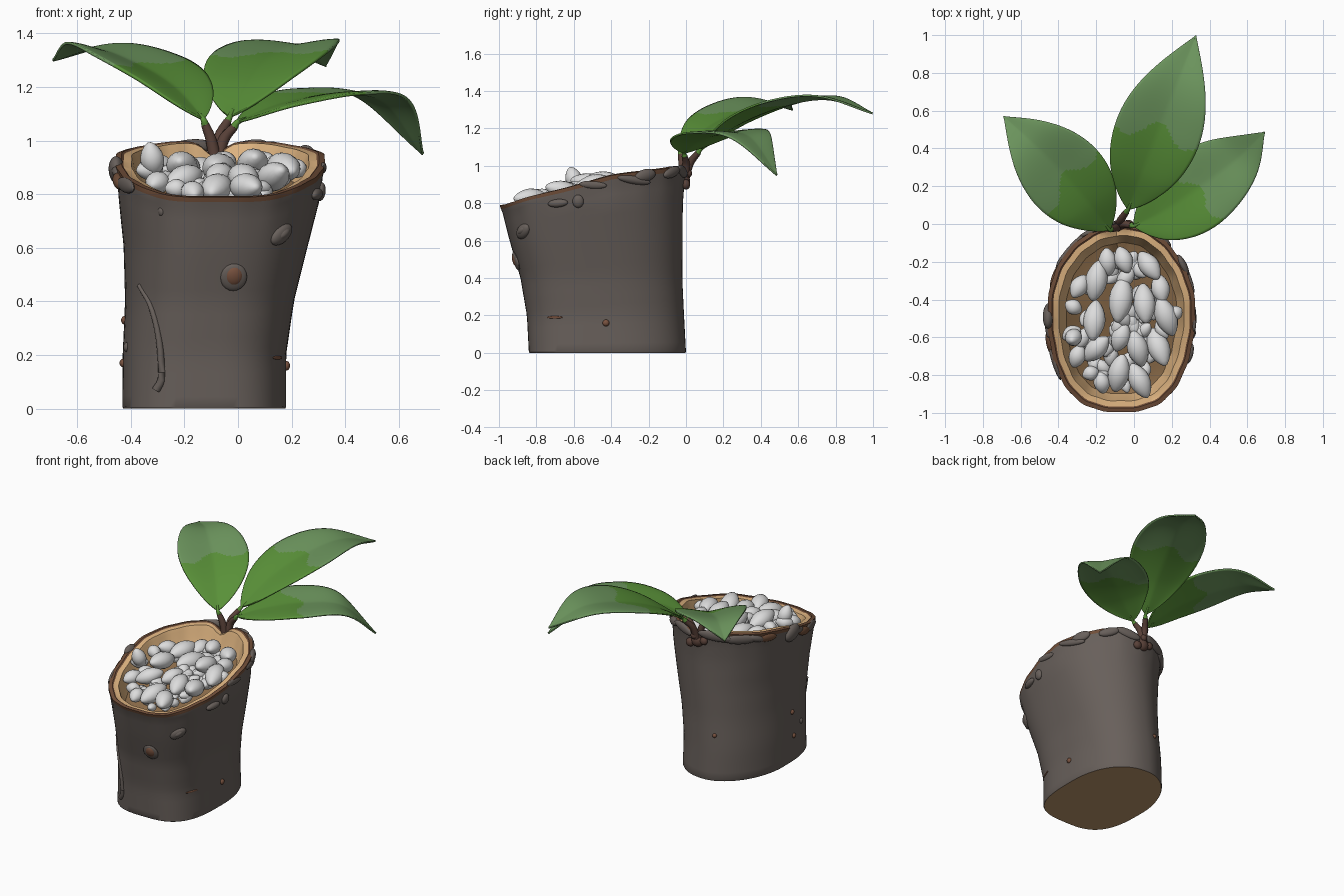
import bpy, bmesh, math, random
from mathutils import Vector, Matrix

if "Cube" in bpy.data.objects:
    bpy.data.objects.remove(bpy.data.objects["Cube"])
random.seed(4)

def material(name, r, g, b):
    m = bpy.data.materials.new(name)
    m.diffuse_color = (r, g, b, 1)
    m.use_nodes = True
    m.node_tree.nodes["Principled BSDF"].inputs["Base Color"].default_value = m.diffuse_color
    return m

BARK = material("bark grey brown", 0.138, 0.116, 0.104)
RIM = material("rim brown", 0.16, 0.075, 0.04)
WOOD = material("pale wood", 0.74, 0.46, 0.22)
FLOOR = material("hollow brown", 0.27, 0.155, 0.07)
BASE = material("cut base brown", 0.50, 0.30, 0.15)
STONE = material("stone grey", 0.72, 0.72, 0.72)
LEAF = material("leaf green", 0.10, 0.28, 0.04)
TIP = material("leaf tip green", 0.15, 0.30, 0.11)
STEM = material("stem brown", 0.10, 0.053, 0.04)
KNOT = material("knot brown", 0.19, 0.085, 0.05)

def finish(name, bm, mats, angle=50):
    bmesh.ops.recalc_face_normals(bm, faces=bm.faces)
    me = bpy.data.meshes.new(name)
    bm.to_mesh(me)
    bm.free()
    for m in mats:
        me.materials.append(m)
    ob = bpy.data.objects.new(name, me)
    bpy.context.collection.objects.link(ob)
    bpy.ops.object.select_all(action='DESELECT')
    ob.select_set(True)
    bpy.context.view_layer.objects.active = ob
    bpy.ops.object.shade_smooth_by_angle(angle=math.radians(angle))
    return ob

def lerp_table(table, v):
    for a, b in zip(table, table[1:]):
        if v <= b[0]:
            f = max(0, (v - a[0]) / (b[0] - a[0]))
            return [p + (q - p) * f for p, q in zip(a[1:], b[1:])]
    return list(table[-1][1:])

# Trunk outline: height, left x, right x, front y, back y
SECTION = [(0, -.432, .18, -.84, 0), (.2, -.43, .18, -.85, -.01), (.4, -.42, .21, -.885, -.02),
           (.6, -.425, .26, -.945, -.02), (.8, -.447, .31, -.998, -.02), (1, -.46, .325, -1, -.005)]
SLANT = [(-1, .79), (-.8, .845), (-.6, .9), (-.4, .95), (-.2, .982), (0, 1.0)]

def section(z):
    l, r, f, b = lerp_table(SECTION, z)
    return (l + r) / 2, (f + b) / 2, (r - l) / 2, (b - f) / 2

def squareness(c, s, z):                # the foot is squarer towards the front
    foot = 3.1 if s < 0 else (2.3 if c > 0 else 1.9)
    return foot + (2.1 - foot) * min(1, z)

def surf(a, z, inset=0):
    cx, cy, rx, ry = section(z)
    c, s = math.cos(a), math.sin(a)
    e = 2 / squareness(c, s, z)
    return Vector((cx + (rx - inset) * math.copysign(abs(c) ** e, c),
                   cy + (ry - inset) * math.copysign(abs(s) ** e, s), z))

def rim_z(a):
    p = surf(a, 0.9)
    z = lerp_table(SLANT, p.y)[0] + .003 * math.sin(7 * a)
    if p.y > -.3:                       # notch where the stems grow out
        z -= .05 * math.exp(-((p.x + .09) / .05) ** 2)
    return z

# Trunk: outer wall, rim, hollow and floor, one ring per row (inset, drop, height share, material)
rows = [(.004, 0, 0, 0), (0, 0, .008, 0)] + [(0, 0, i / 18, 0) for i in range(1, 18)]
rows += [(-.004, 0, .972, 0), (-.004, .004, 1, 1), (.018, 0, 1, 1), (.026, .006, 1, 1), (.056, .008, 1, 2),
         (.064, .03, 1, 2), (.075, .07, 1, 2), (.095, .12, 1, 2), (.15, .14, 1, 3)]
SEG = 96
bm = bmesh.new()
rings = []
for inset, drop, share, _ in rows:
    ring = []
    for k in range(SEG):
        a = 2 * math.pi * k / SEG
        z = rim_z(a) * share
        rough = .003 * math.sin(5 * a + 4 * z) * share + .002 * math.sin(19 * a) * share ** 8
        p = surf(a, z, inset + rough)
        p.z -= drop
        ring.append(bm.verts.new(p))
    rings.append(ring)
for i in range(len(rings) - 1):
    for k in range(SEG):
        j = (k + 1) % SEG
        f = bm.faces.new((rings[i][k], rings[i][j], rings[i + 1][j], rings[i + 1][k]))
        f.material_index = rows[i + 1][3]
bm.faces.new(rings[0]).material_index = 4
mid = bm.verts.new((-.07, -.5, .77))
for k in range(SEG):
    bm.faces.new((rings[-1][k], rings[-1][(k + 1) % SEG], mid)).material_index = 3
finish("trunk", bm, [BARK, RIM, WOOD, FLOOR, BASE], 32)

def blob(bm, matrix, mat=0, u=16, v=10, point=0):
    old = set(bm.faces)
    made = bmesh.ops.create_uvsphere(bm, u_segments=u, v_segments=v, radius=1)["verts"]
    for vert in made:                   # point > 0 narrows the poles like a seed
        k = 1 - point * vert.co.z ** 2
        vert.co = matrix @ Vector((vert.co.x * k, vert.co.y * k, vert.co.z))
    for f in bm.faces:
        if f not in old:
            f.material_index = mat

# Bumps lying on the bark: angle, height, width, height size, thickness, roll
def bump(bm, deg, z, w, h, t, roll=0, mat=0):
    a = math.radians(deg)
    p = surf(a, z)
    tan = (surf(a + .03, z) - surf(a - .03, z)).normalized()
    up = (surf(a, z + .02) - surf(a, z - .02)).normalized()
    nor = tan.cross(up).normalized()
    rot = Matrix((tan, nor.cross(tan), nor)).transposed().to_4x4()
    blob(bm, Matrix.Translation(p) @ rot @ Matrix.Rotation(math.radians(roll), 4, 'Z')
         @ Matrix.Diagonal((w, h, t, 1)), mat, 20, 12)

bm = bmesh.new()
bump(bm, -81, .49, .05, .053, .014)
bump(bm, -81, .495, .036, .04, .019, 0, 1)
bump(bm, -51, .65, .055, .034, .022, 35)
bump(bm, -51, .655, .038, .02, .026, 35)
bump(bm, -18, .80, .055, .022, .02, 5)
bump(bm, -122, .735, .013, .016, .008)
for deg, z, r in [(0, .16, .018), (186, .33, .016), (188, .17, .016), (105, .3, .014)]:
    bump(bm, deg, z, r, r, .014, 0, 1)
bump(bm, -32, .19, .045, .007, .005, 0, 1)
bump(bm, 200, .23, .016, .018, .012)
finish("bark_knots", bm, [BARK, KNOT])

# Broken bark plates below the rim, uneven in size and spacing
bm = bmesh.new()
for deg in list(range(4, 80, 17)) + list(range(108, 226, 17)):
    a = math.radians(deg + random.uniform(-6, 6))
    bump(bm, math.degrees(a), rim_z(a) - random.uniform(.025, .05), random.uniform(.05, .11),
         random.uniform(.018, .035), random.uniform(.012, .024), random.uniform(-20, 20),
         1 if deg in (159, 193) else 0)
bump(bm, 178, .89, .07, .05, .03, 20, 0)
bump(bm, -6, .81, .03, .035, .018, 0, 0)
finish("rim_bark_plates", bm, [BARK, RIM])

def catmull(pts, n):
    P = [Vector(p) for p in pts]
    P = [2 * P[0] - P[1]] + P + [2 * P[-1] - P[-2]]
    out = []
    for i in range(n + 1):
        u = i / n * (len(P) - 3)
        k = min(int(u), len(P) - 4)
        t = u - k
        a, b, c, d = P[k:k + 4]
        out.append(.5 * (2 * b + (c - a) * t + (2 * a - 5 * b + 4 * c - d) * t * t
                         + (3 * b - a - 3 * c + d) * t ** 3))
    return out

def tube(name, pts, r0, r1, mat, n=14, sides=12):
    path = catmull(pts, n)
    bm = bmesh.new()
    prev = None
    for i, p in enumerate(path):
        d = path[min(i + 1, n)] - path[max(i - 1, 0)]
        q = d.to_track_quat('Z', 'Y')
        r = r0 + (r1 - r0) * i / n
        ring = [bm.verts.new(p + q @ Vector((r * math.cos(2 * math.pi * k / sides),
                                             r * math.sin(2 * math.pi * k / sides), 0))) for k in range(sides)]
        if prev:
            for k in range(sides):
                j = (k + 1) % sides
                bm.faces.new((prev[k], prev[j], ring[j], ring[k]))
        else:
            bm.faces.new(ring)
        prev = ring
    bm.faces.new(prev)
    finish(name, bm, [mat])

# Raised ridge on the front left of the bark
ridge = []
for x, z in [(-.37, .46), (-.325, .38), (-.295, .26), (-.285, .12), (-.305, .07)]:
    cx, cy, rx, ry = section(z)
    ridge.append(surf(-math.acos(-(abs((x - cx) / rx) ** (squareness(-1, -1, z) / 2))), z))
tube("bark_ridge", ridge, .008, .016, BARK)

# Stones: x, y, half length, angle
STONES = [(-.2, -.3, .11, 80), (-.07, -.4, .125, 82), (.055, -.42, .11, 95), (.08, -.22, .09, 125),
          (-.14, -.2, .075, 95), (-.055, -.19, .075, 110), (-.29, -.33, .07, 60), (-.21, -.51, .11, 85),
          (.17, -.49, .11, 110), (.02, -.66, .1, 105), (.13, -.65, .11, 110), (-.2, -.66, .09, 45),
          (-.3, -.7, .065, 70), (-.33, -.58, .055, 30), (-.08, -.79, .105, 78), (.03, -.83, .1, 115),
          (-.17, -.84, .06, 100), (-.07, -.6, .08, 70), (-.32, -.44, .05, 150), (.22, -.47, .04, 30),
          (.14, -.34, .08, 100), (-.23, -.79, .045, 20)]
bm = bmesh.new()
def stone(x, y, z, l, w, h, deg, pitch):
    blob(bm, Matrix.Translation((x, y, z)) @ Matrix.Rotation(math.radians(deg), 4, 'Z')
         @ Matrix.Rotation(math.radians(90 + pitch), 4, 'Y') @ Matrix.Diagonal((h, w, l, 1)), point=.3)
def bed(y):
    return min(lerp_table(SLANT, y)[0], .925)
for x, y, l, deg in STONES:
    stone(x, y, bed(y) - .02 + random.uniform(-.01, .012), l, l * .3 + .026, l * .25 + .026, deg,
          random.uniform(-15, 15))
stone(-.32, -.6, .93, .068, .045, .045, 60, 70)
for i in range(75):                     # smaller stones filling the gaps
    a, r = random.uniform(0, 2 * math.pi), math.sqrt(random.random())
    x, y = -.06 + .23 * r * math.cos(a), -.52 + .34 * r * math.sin(a)
    l = random.uniform(.04, .065)
    stone(x, y, bed(y) - random.uniform(.045, .075), l, l * .65, l * .6, random.uniform(40, 140),
          random.uniform(-30, 30))
finish("stones", bm, [STONE], 80)

# Leaves: midrib path, half width, rise of left and right edge, start of the paler tip and its slant
def leaf(name, pts, width, rise_l, rise_r, tip, slant):
    n, m = 70, 14
    path = catmull(pts, n)
    bm = bmesh.new()
    grid = []
    for i, p in enumerate(path):
        t = i / n
        d = path[min(i + 1, n)] - path[max(i - 1, 0)]
        side = Vector((d.y, -d.x, 0)).normalized()
        share = max(.012, math.sin(math.pi * t ** .9)) ** (.85 + .15 * t)
        row = []
        for k in range(-m, m + 1):
            s = k / m
            q = p + side * width * share * s
            q.z += (rise_r if s > 0 else rise_l) * share * abs(s) ** 1.2 - .015 * share * s ** 4
            row.append(bm.verts.new(q))
        grid.append(row)
    for i in range(n):
        for k in range(2 * m):
            f = bm.faces.new((grid[i][k], grid[i][k + 1], grid[i + 1][k + 1], grid[i + 1][k]))
            s = (k + .5) / m - 1
            if i / n > tip + slant * s + .04 * math.cos(5 * s) - .05 * s * s:
                f.material_index = 1
    ob = finish(name, bm, [LEAF, TIP], 60)
    mod = ob.modifiers.new("thickness", 'SOLIDIFY')
    mod.thickness = .01
    mod.offset = 0

LEFT = [(-.13, -.03, 1.08), (-.24, .11, 1.2), (-.38, .27, 1.285), (-.54, .43, 1.34), (-.69, .57, 1.3)]
MID = [(-.03, .08, 1.09), (.045, .28, 1.225), (.14, .52, 1.32), (.235, .76, 1.355), (.328, .997, 1.28)]
RIGHT = [(0, -.01, 1.07), (.16, .07, 1.135), (.34, .19, 1.17), (.54, .34, 1.15), (.69, .485, .95)]
leaf("left_leaf", LEFT, .218, .05, .045, .45, .04)
leaf("middle_leaf", MID, .228, .035, .04, .47, .02)
leaf("right_leaf", RIGHT, .218, .035, .02, .47, .08)

# Stems, green leaf stalks and the woody knobs at their foot
FOOT = (-.08, -.015, .90)
for side, pts, bend in [("left", LEFT, (-.1, -.02, 1.0)), ("middle", MID, (-.07, .02, 1.01)),
                        ("right", RIGHT, (-.055, 0, 1.0))]:
    end = Vector(pts[0])
    joint = Vector(bend).lerp(end, .75)
    tube(side + "_stem", [FOOT, bend, joint], .026, .016, STEM)
    tube(side + "_leaf_stalk", [joint, end, end.lerp(Vector(pts[1]), .25)], .015, .006, LEAF)
bm = bmesh.new()
for x, y, z, r in [(-.08, -.01, .92, .04), (-.13, -.005, .93, .025), (-.03, 0, .9, .028), (-.07, .015, .96, .022)]:
    blob(bm, Matrix.Translation((x, y, z)) @ Matrix.Diagonal((r, r * .8, r, 1)))
finish("stem_knobs", bm, [STEM])
